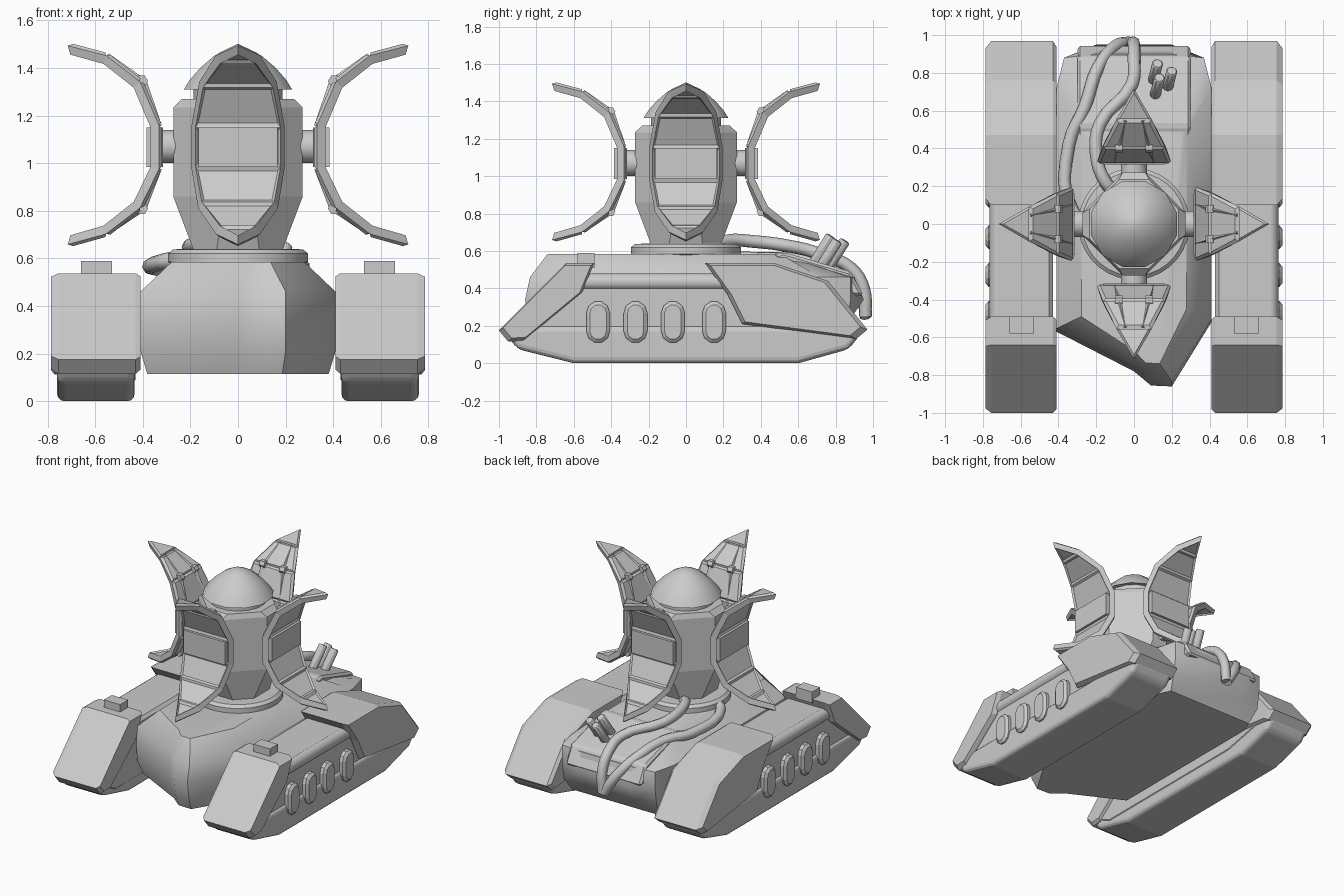
import bpy, bmesh, math
from mathutils import Vector, Matrix

if "Cube" in bpy.data.objects:
    bpy.data.objects.remove(bpy.data.objects["Cube"])


def add_mesh(name, verts, faces, bevel=0, mirror=False, smooth=None, segments=1):
    me = bpy.data.meshes.new(name)
    me.from_pydata(verts, [], faces)
    bm = bmesh.new()
    bm.from_mesh(me)
    bmesh.ops.remove_doubles(bm, verts=bm.verts, dist=1e-5)
    bmesh.ops.recalc_face_normals(bm, faces=bm.faces)
    bm.to_mesh(me)
    bm.free()
    ob = bpy.data.objects.new(name, me)
    bpy.context.collection.objects.link(ob)
    if bevel:
        m = ob.modifiers.new("bevel", 'BEVEL')
        m.width, m.segments = bevel, segments
    if mirror:
        ob.modifiers.new("mirror", 'MIRROR')
    if smooth:
        bpy.ops.object.select_all(action='DESELECT')
        ob.select_set(True)
        bpy.context.view_layer.objects.active = ob
        bpy.ops.object.shade_smooth_by_angle(angle=math.radians(smooth))
    return ob


def loft(name, rings, **kw):
    n = len(rings[0])
    verts = [p for r in rings for p in r]
    faces = [(k*n+i, k*n+(i+1) % n, (k+1)*n+(i+1) % n, (k+1)*n+i)
             for k in range(len(rings)-1) for i in range(n)]
    faces += [tuple(range(n)), tuple(range(len(verts)-n, len(verts)))]
    return add_mesh(name, verts, faces, **kw)


def prism(name, yz, x0, x1, **kw):
    return loft(name, [[(x, y, z) for y, z in yz] for x in (x0, x1)], **kw)


def fender(name, yz, cy, cz):
    # side plates slightly smaller than the middle give chamfered long edges
    loft(name, [[(x, cy+(y-cy)*s, cz+(z-cz)*s) for y, z in yz]
                for x, s in ((.41, .93), (.43, 1), (.755, 1), (.785, .92))], mirror=True)


def rod(name, a, b, r, n=16, **kw):
    a, b = Vector(a), Vector(b)
    q = (b-a).to_track_quat('Z', 'Y')
    circle = [q @ Vector((r*math.cos(t), r*math.sin(t), 0))
              for t in [2*math.pi*i/n for i in range(n)]]
    return loft(name, [[c+p for c in circle] for p in (a, b)], smooth=40, **kw)


def lathe(name, prof, n, smooth=35):
    return loft(name, [[(r*math.cos(2*math.pi*(i+.5)/n), r*math.sin(2*math.pi*(i+.5)/n), z)
                        for i in range(n)] for r, z in prof], smooth=smooth)


# Track pods, mirrored to the left
prism("track_tread", [(-.95, .14), (-.9, .075), (-.6, 0), (.6, 0), (.87, .075), (.93, .15), (.8, .2), (-.8, .2)],
      .435, .76, bevel=.03, segments=3, mirror=True)
prism("track_housing", [(-.9, .13), (-.78, .07), (.48, .07), (.85, .15), (.5, .48), (-.55, .48)],
      .43, .745, bevel=.02, mirror=True)
rod("track_side_roll", (.718, -.58, .435), (.718, .25, .435), .046, mirror=True)
fender("front_fender", [(-1, .175), (-.64, .537), (-.49, .537), (-.555, .38), (-.87, .12), (-.95, .115)], -.72, .36)
fender("rear_fender", [(.1, .537), (.47, .537), (.76, .44), (.97, .18), (.91, .13), (.3, .21), (.22, .37)], .5, .35)
prism("fender_lamp", [(-.58, .51), (-.58, .59), (-.49, .59), (-.49, .51)], .53, .66, mirror=True)
for y in (-.47, -.27, -.07, .15):
    def capsule(w, h):
        arc = [math.pi*i/5 for i in range(6)]
        return [(y+w*math.cos(t), .22+h-w+w*math.sin(t)) for t in arc] + \
               [(y-w*math.cos(t), .22-h+w-w*math.sin(t)) for t in arc]
    loft("side_port", [[(x, p, q) for p, q in capsule(w, h)]
                       for x, w, h in ((.72, .063, .112), (.77, .063, .112), (.785, .044, .093))], mirror=True)

# Hull with its offset nose: one plan outline resized at each height, tail cut flat
plan = [(-.41, -.57), (0, -.78), (.09, -.855), (.2, -.86), (.41, -.52), (.41, .72), (.37, .88),
        (.2, .95), (-.2, .95), (-.37, .88), (-.41, .72)]
levels = [(.115, .93, .93, .8), (.21, 1, .98, .86), (.34, 1, 1, .95), (.46, 1, .97, .9), (.585, .68, .86, .5)]
loft("hull", [[(x*s, y*f if y < 0 else min(y, r), z) for x, y in plan] for z, s, f, r in levels], smooth=40)
prism("rear_deck", [(.46, .575), (.52, .595), (.88, .49), (.95, .36), (.8, .36)], -.3, .3, bevel=.015)

# Turret ring and tower with narrow flats on the axes
lathe("turret_ring", [(.27, .57), (.295, .585), (.295, .62), (.275, .638), (.2, .64)], 32)


def tower_ring(a, b, z):
    return [(a, -b, z), (a, b, z), (b, a, z), (-b, a, z), (-a, b, z), (-a, -b, z), (-b, -a, z), (b, -a, z)]


loft("tower", [tower_ring(*r) for r in ((.185, .09, .63), (.272, .06, .86), (.272, .06, 1.235), (.235, .08, 1.27))])
lathe("dome_neck", [(.19, 1.26), (.19, 1.32)], 16)
lathe("dome", [(.19, 1.325), (.235, 1.31), (.21, 1.35), (.165, 1.4), (.105, 1.45), (.05, 1.478), (.01, 1.487)],
      12, smooth=50)

# Four curved petal shields: (radius, height, half width)
rows = [(.71, .678, 0), (.56, .72, .085), (.425, .825, .16), (.35, .98, .187),
        (.35, 1.155, .187), (.425, 1.33, .155), (.56, 1.435, .085), (.71, 1.475, 0)]
for k in range(4):
    turn = Matrix.Rotation(k*math.pi/2, 4, 'Z')

    def place(ob):
        ob.data.transform(turn)

    bm = bmesh.new()
    pts = [[bm.verts.new((x, -r, z)) for x in ((-w, w) if w else (0,))] for r, z, w in rows]
    for lo, hi in zip(pts, pts[1:]):
        bm.faces.new(lo + hi[::-1])
    bmesh.ops.recalc_face_normals(bm, faces=bm.faces)
    if sum(f.normal.y for f in bm.faces) > 0:
        bmesh.ops.reverse_faces(bm, faces=bm.faces)
    bmesh.ops.inset_individual(bm, faces=bm.faces[:], thickness=.018, depth=-.012)
    me = bpy.data.meshes.new("petal_shield")
    bm.to_mesh(me)
    bm.free()
    petal = bpy.data.objects.new("petal_shield", me)
    bpy.context.collection.objects.link(petal)
    m = petal.modifiers.new("thickness", 'SOLIDIFY')
    m.thickness, m.offset = .04, 0
    place(petal)
    # Thick middle block, joint knuckles, back ribs and the arm to the tower
    place(prism("petal_block", [(-.315, .985), (-.315, 1.15), (-.385, 1.15), (-.385, .985)], -.165, .165))
    place(rod("petal_arm", (0, -.25, 1.07), (0, -.335, 1.07), .07))
    for z, z2, zm in ((.81, .71, .98), (1.345, 1.45, 1.155)):
        for s in (-1, 1):
            place(rod("petal_knuckle", (s*.06, -.405, z), (s*.1, -.405, z), .027, n=6))
            place(rod("petal_rib", (s*.08, -.4, z), (s*.045, -.55, z2), .013, n=4))
            place(rod("petal_rib_inner", (s*.1, -.335, zm), (s*.08, -.4, z), .016, n=4))

# Hoses running from the turret down the tail
for name, path in (
    ("inner_hose", [(-.1, .17, .63), (-.15, .22, .655), (-.2, .37, .65), (-.18, .53, .63), (-.01, .74, .575),
                    (0, .88, .51), (0, .95, .4), (-.01, .96, .25)]),
    ("outer_hose", [(-.25, .02, .6), (-.32, .06, .585), (-.345, .42, .56), (-.26, .62, .56), (-.19, .83, .5),
                    (-.1, .94, .38), (-.02, .96, .25)])):
    cu = bpy.data.curves.new(name, 'CURVE')
    cu.dimensions = '3D'
    cu.bevel_depth, cu.bevel_resolution, cu.use_fill_caps = .034, 2, True
    cu.resolution_u = 4
    sp = cu.splines.new('BEZIER')
    sp.bezier_points.add(len(path)-1)
    for bp, p in zip(sp.bezier_points, path):
        bp.co = p
        bp.handle_left_type = bp.handle_right_type = 'AUTO'
    bpy.context.collection.objects.link(bpy.data.objects.new(name, cu))

# Cluster of three exhausts
for x, y, z in ((.125, .85, .655), (.2, .81, .655), (.135, .775, .68)):
    rod("exhaust", (x-.025, y-.1, z-.16), (x, y, z), .031, n=8, bevel=.006)
